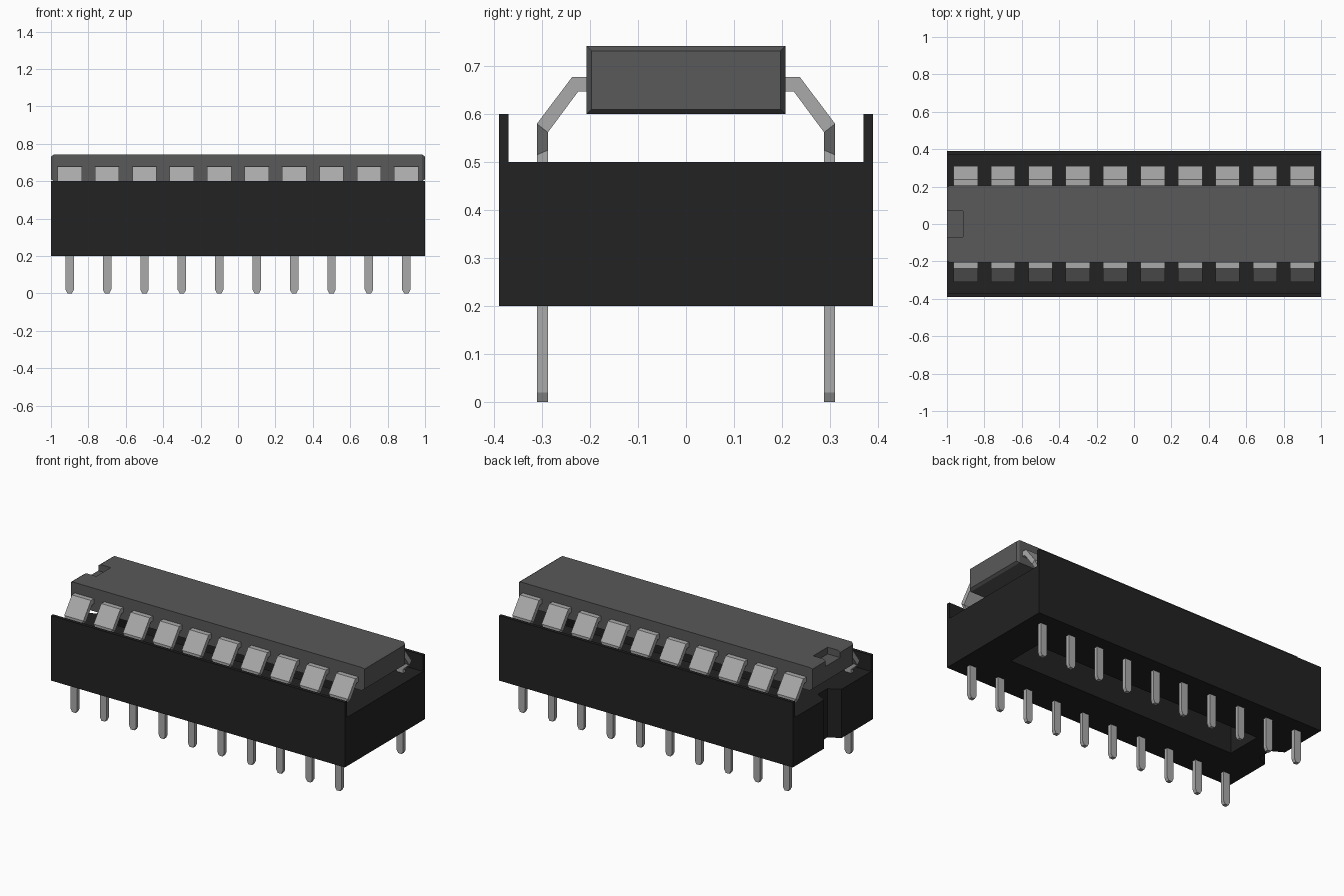
import bpy, bmesh

if "Cube" in bpy.data.objects:
    bpy.data.objects.remove(bpy.data.objects["Cube"])


def material(name, v):
    m = bpy.data.materials.new(name)
    m.diffuse_color = (v, v, v, 1)
    m.use_nodes = True
    m.node_tree.nodes["Principled BSDF"].inputs["Base Color"].default_value = m.diffuse_color
    return m


BLACK = material("black plastic", 0.016)
GREY = material("grey plastic", 0.10)
METAL = material("tin metal", 0.40)


def finish(bm, name, mat):
    bmesh.ops.recalc_face_normals(bm, faces=bm.faces)
    me = bpy.data.meshes.new(name)
    bm.to_mesh(me)
    bm.free()
    ob = bpy.data.objects.new(name, me)
    bpy.context.collection.objects.link(ob)
    me.materials.append(mat)
    return ob


def loft(bm, rings):
    """Join rings of equal length into a closed, capped solid."""
    vs = [[bm.verts.new(p) for p in r] for r in rings]
    n = len(vs[0])
    for a, b in zip(vs, vs[1:]):
        for i in range(n):
            j = (i + 1) % n
            bm.faces.new((a[i], a[j], b[j], b[i]))
    bm.faces.new(vs[0])
    bm.faces.new(vs[-1])


def prism_z(name, pts, z0, z1, mat):
    bm = bmesh.new()
    loft(bm, [[(x, y, z) for x, y in pts] for z in (z0, z1)])
    return finish(bm, name, mat)


def rect(x0, x1, y0, y1):
    return [(x0, y0), (x1, y0), (x1, y1), (x0, y1)]


def cut(ob, cutter):
    cutter.hide_render = True
    cutter.hide_viewport = True
    mod = ob.modifiers.new("cut", 'BOOLEAN')
    mod.operation = 'DIFFERENCE'
    mod.solver = 'EXACT'
    mod.object = cutter


# Socket: U-shaped section with thin raised side walls
section = [(-.39, .2), (.39, .2), (.39, .6), (.37, .6),
           (.37, .5), (-.37, .5), (-.37, .6), (-.39, .6)]
bm = bmesh.new()
loft(bm, [[(x, y, z) for y, z in section] for x in (-1, 1)])
socket = finish(bm, "socket", BLACK)

# Central opening and the angled end notch
cut(socket, prism_z("opening_cutter", rect(-.78, .78, -.11, .11), .1, .7, BLACK))
cut(socket, prism_z("end_notch_cutter",
                    [(-1.1, -.085), (-1, -.085), (-.93, -.045),
                     (-.93, .045), (-1, .085), (-1.1, .085)], .1, .7, BLACK))

# Chip body with chamfered ends
bm = bmesh.new()
rings = []
for x, c in ((-1, .01), (-.985, 0), (.985, 0), (1, .01)):
    y, z0, z1 = .207 - c, .6 + c, .742 - c
    rings.append([(x, -y, z0), (x, y, z0), (x, y, z1), (x, -y, z1)])
loft(bm, rings)
chip = finish(bm, "chip_body", GREY)
cut(chip, prism_z("chip_notch_cutter", rect(-1.1, -.915, -.07, .07), .70, .8, GREY))

# Leads: outer y, z, inner y, z, half width along the bent path
PATH = [(.200, .678, .200, .647, .065),
        (.237, .678, .225, .647, .065),
        (.311, .580, .288, .562, .065),
        (.311, .515, .288, .525, .0225),
        (.311, .020, .288, .020, .0225),
        (.311, .000, .288, .000, .012)]
bm = bmesh.new()
for i in range(10):
    cx = -.9 + .2 * i
    for s in (-1, 1):
        loft(bm, [[(cx - w, s * yo, zo), (cx + w, s * yo, zo),
                   (cx + w, s * yi, zi), (cx - w, s * yi, zi)]
                  for yo, zo, yi, zi, w in PATH])
finish(bm, "leads", METAL)
